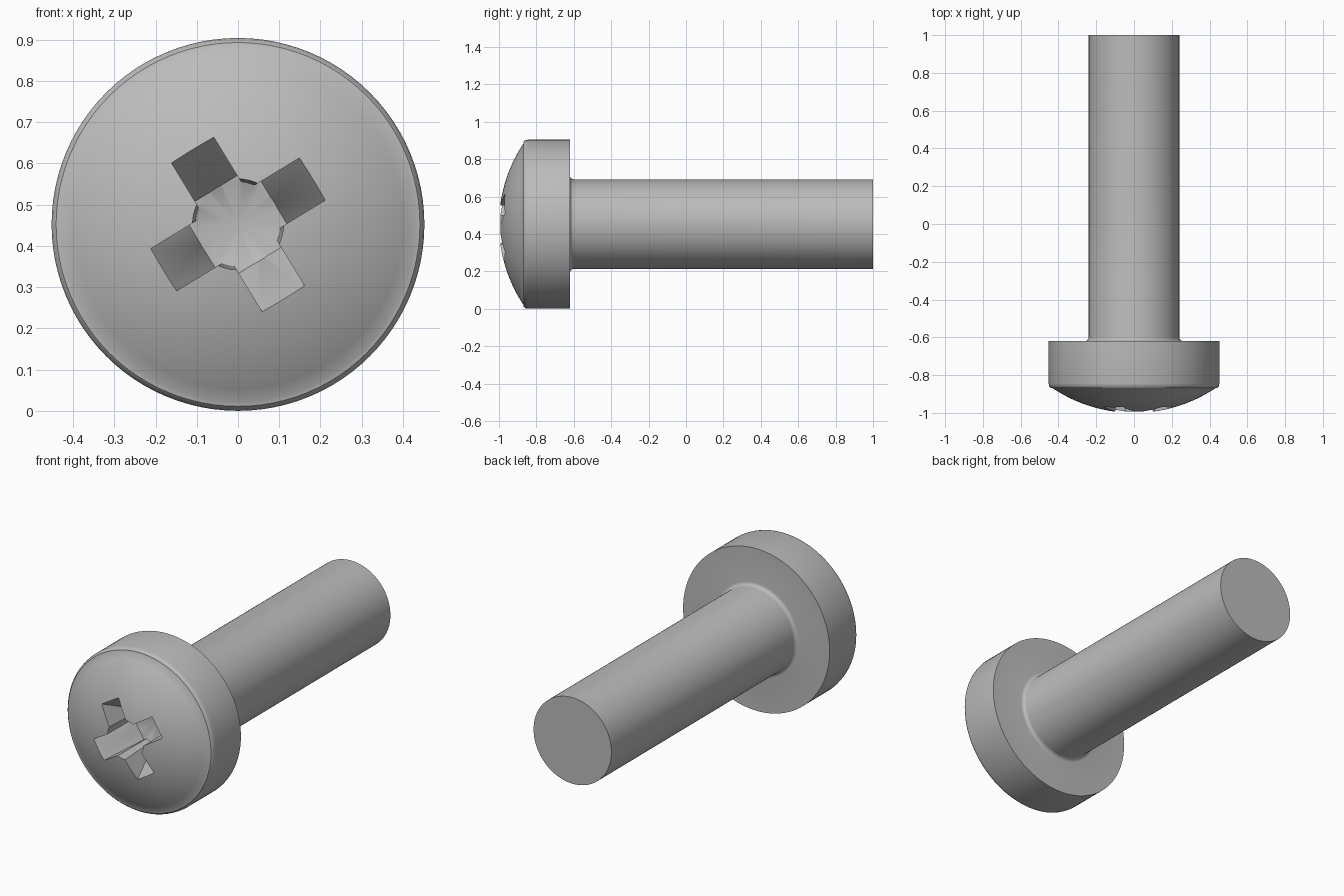
import bpy, bmesh, math
from mathutils import Matrix, Vector

cube = bpy.data.objects.get("Cube")
if cube:
    bpy.data.objects.remove(cube, do_unlink=True)

HEAD_R = 0.452
CENTRE = Matrix.Translation((0, 0, HEAD_R))
TURN = math.radians(31.4)

steel = bpy.data.materials.new("grey_steel")
steel.use_nodes = True
steel.diffuse_color = (0.5, 0.5, 0.5, 1)
steel.node_tree.nodes["Principled BSDF"].inputs["Base Color"].default_value = (0.5, 0.5, 0.5, 1)


def finish(name, bm):
    """Turn a bmesh into an object lying along the screw axis."""
    bmesh.ops.recalc_face_normals(bm, faces=bm.faces)
    bm.transform(CENTRE)
    mesh = bpy.data.meshes.new(name)
    bm.to_mesh(mesh)
    bm.free()
    mesh.materials.append(steel)
    obj = bpy.data.objects.new(name, mesh)
    bpy.context.collection.objects.link(obj)
    return obj


def lathe(name, profile, steps):
    """Revolve (radius, y) points about the y axis."""
    bm = bmesh.new()
    verts = [bm.verts.new((r, y, 0)) for r, y in profile]
    edges = [bm.edges.new(pair) for pair in zip(verts, verts[1:])]
    bmesh.ops.spin(bm, geom=verts + edges, cent=(0, 0, 0), axis=(0, 1, 0),
                   angle=math.tau, steps=steps, use_duplicate=False)
    bmesh.ops.remove_doubles(bm, verts=bm.verts, dist=0.0001)
    return finish(name, bm)


def tapered_bar(name, angle, half_width=0.06):
    """Slot cutter whose two ends slope inwards with depth."""
    bm = bmesh.new()
    outline = [(-0.252, -1.05), (0.252, -1.05), (0.102, -0.75), (-0.102, -0.75)]
    face = bm.faces.new([bm.verts.new((u, y, -half_width)) for u, y in outline])
    out = bmesh.ops.extrude_face_region(bm, geom=[face])
    moved = [v for v in out["geom"] if isinstance(v, bmesh.types.BMVert)]
    bmesh.ops.translate(bm, verts=moved, vec=Vector((0, 0, 2 * half_width)))
    bm.transform(Matrix.Rotation(-angle, 4, 'Y'))
    return finish(name, bm)


# Screw body: domed head, rounded rim, fillet and plain shank
DOME_R = 0.776
profile = []
for i in range(15):
    r = 0.43 * i / 14
    profile.append((r, -1 + DOME_R - math.sqrt(DOME_R ** 2 - r * r)))
profile += [(0.441, -0.868), (0.449, -0.859), (HEAD_R, -0.845), (HEAD_R, -0.62)]
for i in range(6):
    a = math.pi / 2 * i / 5
    profile.append((0.26 - 0.02 * math.sin(a), -0.6 - 0.02 * math.cos(a)))
profile += [(0.24, 1), (0, 1)]
screw = lathe("screw_body", profile, 96)

# Cross recess: two tapered slots and a round centre with a conical floor
cutters = [
    tapered_bar("slot_cutter_a", TURN),
    tapered_bar("slot_cutter_b", TURN + math.pi / 2),
    lathe("centre_cutter", [(0, -1.05), (0.112, -1.05), (0.11, -0.98),
                            (0.103, -0.75), (0, -0.71)], 48),
]
bpy.context.view_layer.objects.active = screw
for cutter in cutters:
    cutter.hide_render = True
    mod = screw.modifiers.new(cutter.name, 'BOOLEAN')
    mod.operation = 'DIFFERENCE'
    mod.solver = 'EXACT'
    mod.object = cutter
    bpy.ops.object.modifier_apply(modifier=mod.name)
    bpy.data.objects.remove(cutter, do_unlink=True)

# Smooth shading with crisp edges
bpy.ops.object.select_all(action='DESELECT')
screw.select_set(True)
bpy.ops.object.shade_smooth_by_angle(angle=math.radians(30))
